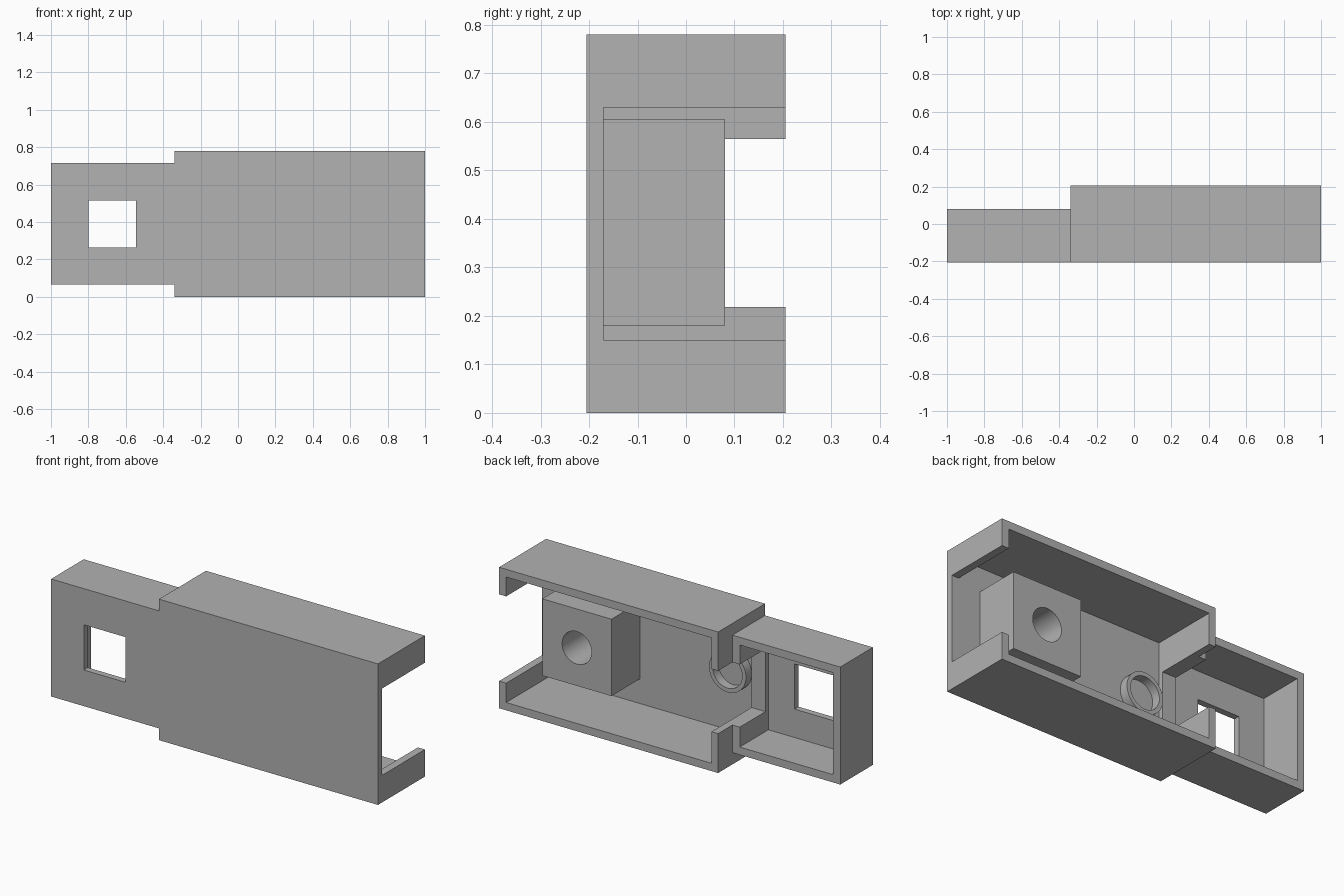
import bpy, bmesh, math
from mathutils import Matrix, Vector

default = bpy.data.objects.get("Cube")
if default:
    bpy.data.objects.remove(default, do_unlink=True)

grey = bpy.data.materials.new("plain grey")
grey.use_nodes = True
colour = (0.445, 0.445, 0.445, 1)
grey.diffuse_color = colour
grey.node_tree.nodes["Principled BSDF"].inputs["Base Color"].default_value = colour


def make(name, bm):
    mesh = bpy.data.meshes.new(name)
    bm.to_mesh(mesh)
    bm.free()
    obj = bpy.data.objects.new(name, mesh)
    mesh.materials.append(grey)
    bpy.context.scene.collection.objects.link(obj)
    return obj


def box(name, x, y, z):
    """Box from (min, max) pairs."""
    bm = bmesh.new()
    size = Vector([b - a for a, b in (x, y, z)])
    centre = Vector([(a + b) / 2 for a, b in (x, y, z)])
    bmesh.ops.create_cube(bm, size=1, matrix=Matrix.Translation(centre) @ Matrix.Diagonal(size).to_4x4())
    return make(name, bm)


def cylinder(name, x, z, radius, y):
    """Cylinder running along y."""
    bm = bmesh.new()
    place = Matrix.Translation((x, sum(y) / 2, z)) @ Matrix.Rotation(math.pi / 2, 4, 'X')
    bmesh.ops.create_cone(bm, cap_ends=True, segments=48, radius1=radius,
                          radius2=radius, depth=y[1] - y[0], matrix=place)
    return make(name, bm)


def combine(target, tool, operation='DIFFERENCE'):
    tool.hide_render = True
    mod = target.modifiers.new("cut", 'BOOLEAN')
    mod.operation, mod.solver, mod.object = operation, 'EXACT', tool
    bpy.context.view_layer.objects.active = target
    bpy.ops.object.modifier_apply(modifier=mod.name)
    bpy.data.objects.remove(tool, do_unlink=True)


def tidy(obj):
    """Merge coplanar faces, then smooth only the round walls."""
    bm = bmesh.new()
    bm.from_mesh(obj.data)
    bmesh.ops.remove_doubles(bm, verts=bm.verts, dist=0.0001)
    bmesh.ops.dissolve_limit(bm, angle_limit=0.01, verts=bm.verts, edges=bm.edges)
    bm.to_mesh(obj.data)
    bm.free()
    bpy.ops.object.select_all(action='DESELECT')
    obj.select_set(True)
    bpy.context.view_layer.objects.active = obj
    bpy.ops.object.shade_smooth_by_angle(angle=math.radians(30))


FRONT, FLOOR, BACK, MID = -0.205, -0.17, 0.205, 0.39
OPEN = 0.4  # cutters run past the back

# Tray body: large and small trays joined
body = box("tray_body", (-0.34, 1), (FRONT, BACK), (0, 0.78))
combine(body, box("small_tray", (-1, -0.3), (FRONT, 0.08), (0.065, 0.715)), 'UNION')

# Pockets, end opening, passage between trays with a raised sill, window
for span in (
    ((-0.3, 0.957), (FLOOR, OPEN), (0.043, 0.737)),
    ((-0.957, -0.385), (FLOOR, OPEN), (0.108, 0.672)),
    ((0.9, 1.1), (FLOOR, OPEN), (0.15, 0.63)),
    ((-0.45, -0.25), (-0.145, OPEN), (0.218, 0.565)),
    ((-0.8, -0.545), (-0.3, 0), (0.265, 0.515)),
):
    combine(body, box("cutter", *span))
tidy(body)

# Mounting block with a round hole
block = box("mounting_block", (0.4, 0.823), (FLOOR - 0.005, 0.08), (0.18, 0.605))
combine(block, cylinder("cutter", 0.612, MID, 0.09, (-0.3, 0.2)))
tidy(block)

# Short hollow boss on the floor
boss = cylinder("ring_boss", -0.17, MID, 0.113, (FLOOR - 0.005, -0.12))
combine(boss, cylinder("cutter", -0.17, MID, 0.09, (-0.3, 0.2)))
tidy(boss)
